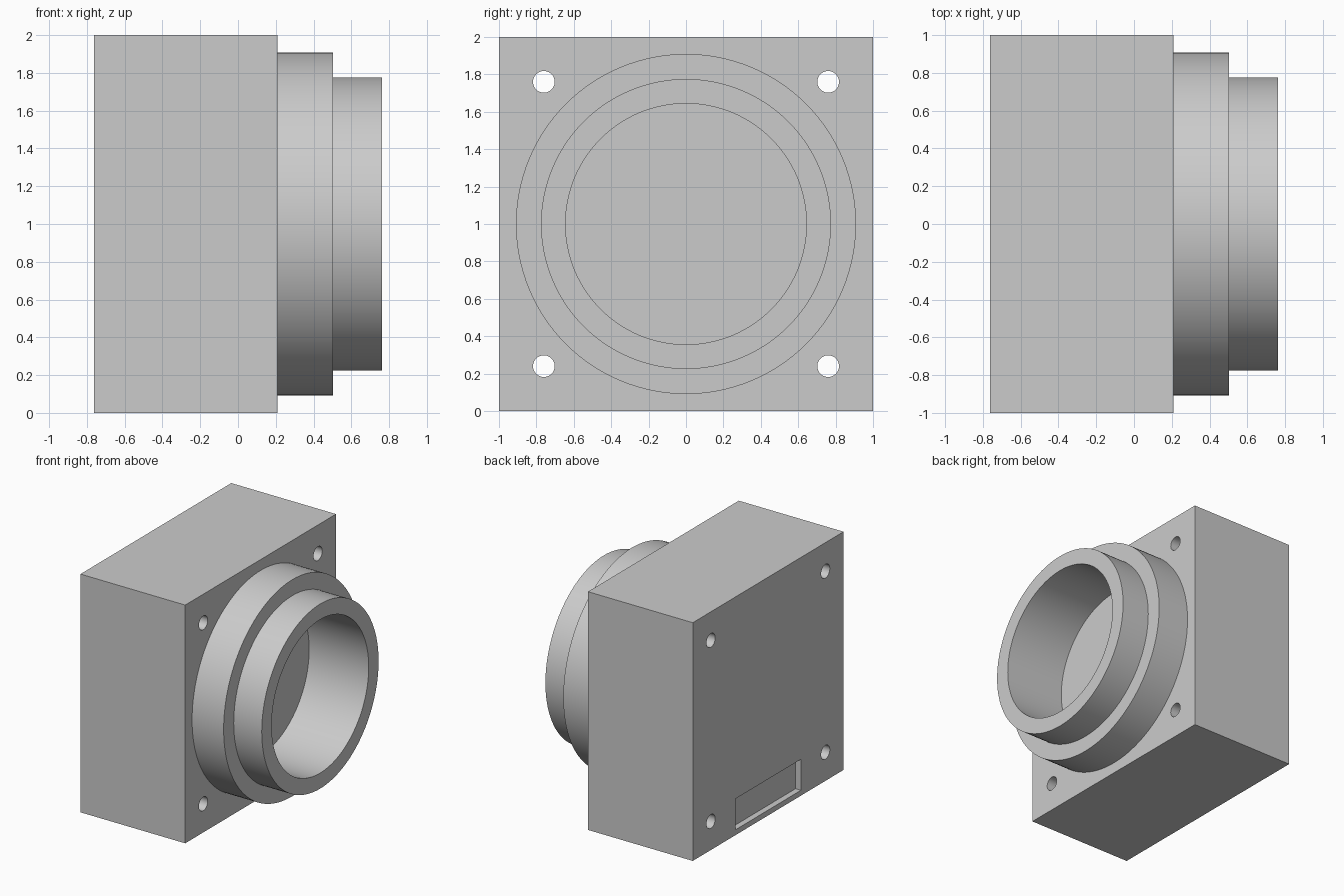
import bpy, bmesh, math
from mathutils import Matrix, Vector

cube = bpy.data.objects.get("Cube")
if cube:
    bpy.data.objects.remove(cube, do_unlink=True)

BACK, FACE, STEP, RIM = -0.763, 0.21, 0.503, 0.763

grey = bpy.data.materials.new("plain grey")
grey.use_nodes = True
color = (0.6, 0.6, 0.6, 1)
grey.diffuse_color = color
grey.node_tree.nodes["Principled BSDF"].inputs["Base Color"].default_value = color


def make_object(name, bm):
    bmesh.ops.recalc_face_normals(bm, faces=bm.faces)
    mesh = bpy.data.meshes.new(name)
    bm.to_mesh(mesh)
    bm.free()
    mesh.materials.append(grey)
    obj = bpy.data.objects.new(name, mesh)
    bpy.context.collection.objects.link(obj)
    return obj


def add_box(bm, low, high):
    low, high = Vector(low), Vector(high)
    matrix = Matrix.Translation((low + high) / 2) @ Matrix.Diagonal((*(high - low), 1))
    bmesh.ops.create_cube(bm, size=1, matrix=matrix)


def smooth(obj):
    bpy.ops.object.select_all(action='DESELECT')
    obj.select_set(True)
    bpy.context.view_layer.objects.active = obj
    bpy.ops.object.shade_smooth_by_angle(angle=math.radians(30))


# Square housing
bm = bmesh.new()
add_box(bm, (BACK, -1, 0), (FACE, 1, 2))
housing = make_object("housing", bm)

# Cutter: four through holes and the shallow slot in the back
bm = bmesh.new()
for y in (-0.76, 0.76):
    for z in (0.24, 1.76):
        matrix = Matrix.Translation((0, y, z)) @ Matrix.Rotation(math.pi / 2, 4, 'Y')
        bmesh.ops.create_cone(bm, cap_ends=True, segments=32, radius1=0.058,
                              radius2=0.058, depth=3, matrix=matrix)
add_box(bm, (BACK - 0.1, -0.435, 0.045), (BACK + 0.05, 0.435, 0.305))
cutter = make_object("housing_cutter", bm)

cut = housing.modifiers.new("holes and slot", 'BOOLEAN')
cut.operation = 'DIFFERENCE'
cut.solver = 'EXACT'
cut.object = cutter
bpy.context.view_layer.objects.active = housing
housing.select_set(True)
bpy.ops.object.modifier_apply(modifier=cut.name)
bpy.data.objects.remove(cutter, do_unlink=True)
smooth(housing)

# Stepped hollow collar, turned around the x axis
profile = [(FACE, 0.909), (STEP, 0.909), (STEP, 0.775),
           (RIM, 0.775), (RIM, 0.644), (FACE, 0.644)]
bm = bmesh.new()
verts = [bm.verts.new((x, 0, 1 + r)) for x, r in profile]
edges = [bm.edges.new(pair) for pair in zip(verts, verts[1:])]
bmesh.ops.spin(bm, geom=verts + edges, cent=(0, 0, 1), axis=(1, 0, 0),
               angle=math.tau, steps=128, use_merge=True)
bmesh.ops.remove_doubles(bm, verts=bm.verts, dist=0.0001)
collar = make_object("stepped_collar", bm)
# Keep the open-based shell facing outward
rim = max(collar.data.polygons, key=lambda p: p.center.x)
if rim.normal.x < 0:
    collar.data.flip_normals()
smooth(collar)
